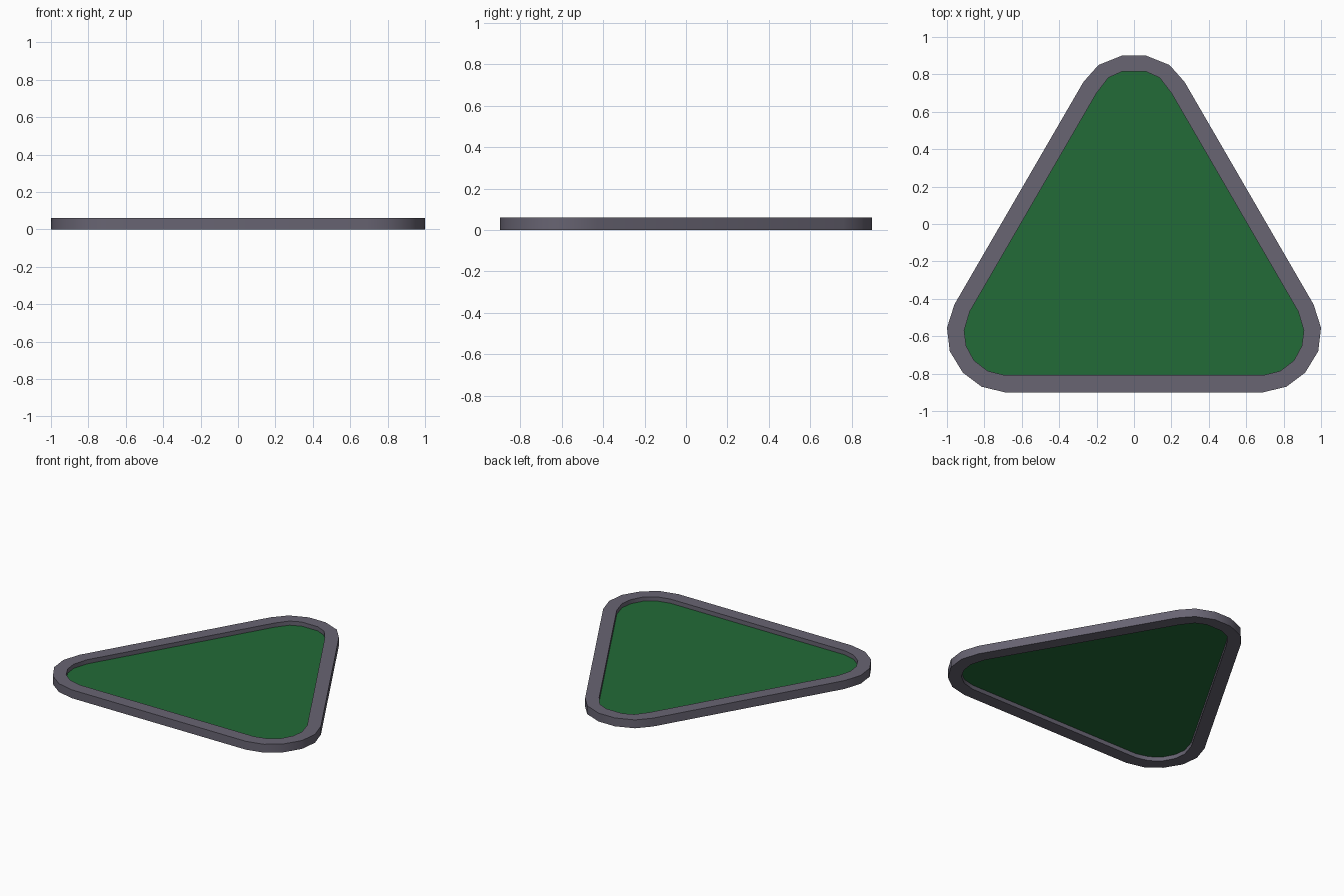
import bpy
import bmesh

cube = bpy.data.objects.get("Cube")
if cube:
    bpy.data.objects.remove(cube)

HEIGHT = 0.06
SHEET_Z = 0.03

# Right halves of the rounded triangle outlines, from the back tip to the front edge
OUTER = [(0.065, 0.9), (0.19, 0.85), (0.27, 0.76), (0.96, -0.43), (1.0, -0.555),
         (0.985, -0.68), (0.915, -0.795), (0.815, -0.87), (0.69, -0.9)]
INNER = [(0.064, 0.815), (0.137, 0.782), (0.2, 0.7), (0.878, -0.468), (0.908, -0.57),
         (0.897, -0.652), (0.855, -0.73), (0.783, -0.785), (0.692, -0.808)]


def material(name, color):
    mat = bpy.data.materials.new(name)
    mat.use_nodes = True
    mat.diffuse_color = color
    mat.node_tree.nodes["Principled BSDF"].inputs["Base Color"].default_value = color
    return mat


def mirrored(half):
    return half + [(-x, y) for x, y in reversed(half)]


def ring(bm, outline, z):
    return [bm.verts.new((x, y, z)) for x, y in outline]


def finish(bm, name, mat):
    mesh = bpy.data.meshes.new(name)
    bm.to_mesh(mesh)
    bm.free()
    mesh.materials.append(mat)
    obj = bpy.data.objects.new(name, mesh)
    bpy.context.collection.objects.link(obj)
    return obj


# Frame: four outline loops joined into a closed rectangular section
bm = bmesh.new()
outer, inner = mirrored(OUTER), mirrored(INNER)
loops = [ring(bm, outer, 0), ring(bm, outer, HEIGHT),
         ring(bm, inner, HEIGHT), ring(bm, inner, 0)]
count = len(outer)
for k in range(4):
    a, b = loops[k], loops[(k + 1) % 4]
    for i in range(count):
        j = (i + 1) % count
        bm.faces.new((a[i], a[j], b[j], b[i]))
bmesh.ops.recalc_face_normals(bm, faces=bm.faces)
frame = finish(bm, "frame", material("slate grey", (0.138, 0.128, 0.17, 1)))
bpy.ops.object.select_all(action="DESELECT")
frame.select_set(True)
bpy.context.view_layer.objects.active = frame
bpy.ops.object.shade_smooth_by_angle(angle=0.7)

# Thin sheet set halfway down the opening
bm = bmesh.new()
face = bm.faces.new(ring(bm, inner, SHEET_Z))
face.normal_update()
if face.normal.z < 0:
    face.normal_flip()
finish(bm, "green_panel", material("deep green", (0.016, 0.145, 0.038, 1)))
